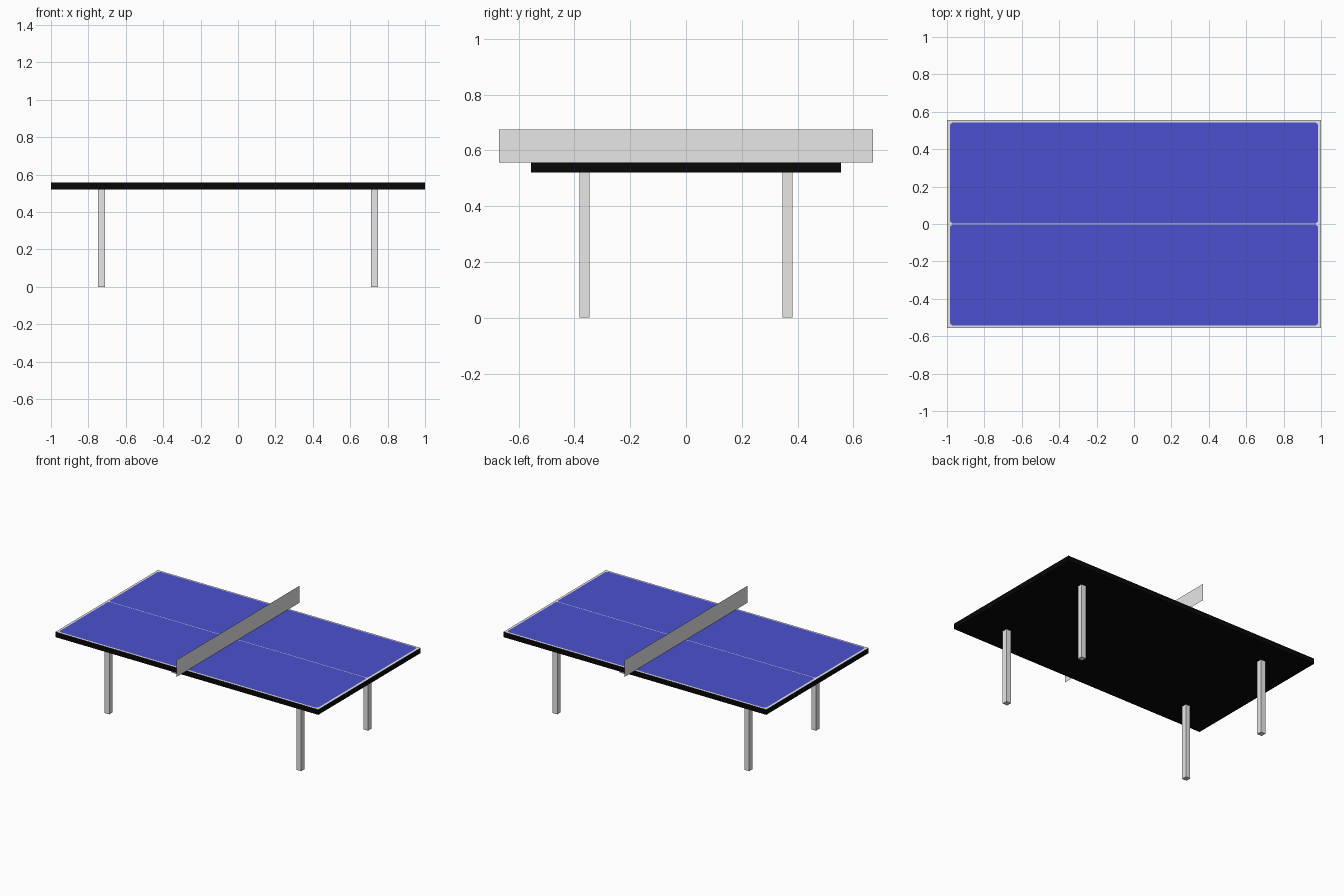
import bpy, bmesh

if "Cube" in bpy.data.objects:
    bpy.data.objects.remove(bpy.data.objects["Cube"])

def material(name, rgb):
    m = bpy.data.materials.new(name)
    m.diffuse_color = (*rgb, 1)
    m.use_nodes = True
    m.node_tree.nodes["Principled BSDF"].inputs["Base Color"].default_value = m.diffuse_color
    return m

GREY = material("light_grey", (0.8, 0.8, 0.8))
BLACK = material("black", (0.002, 0.002, 0.002))
BLUE = material("blue", (0.072, 0.082, 0.62))

def finish(name, bm, *mats):
    me = bpy.data.meshes.new(name)
    bm.to_mesh(me)
    bm.free()
    for m in mats:
        me.materials.append(m)
    ob = bpy.data.objects.new(name, me)
    bpy.context.collection.objects.link(ob)
    return ob

def box(name, lo, hi, *mats):
    bm = bmesh.new()
    bmesh.ops.create_cube(bm, size=1)
    for v in bm.verts:
        v.co = [(a + b) / 2 + c * (b - a) for a, b, c in zip(lo, hi, v.co)]
    return finish(name, bm, *mats)

TOP, BOTTOM = 0.557, 0.521

# Black slab with a light top face that shows as the border lines
slab = box("table_top", (-1, -0.556, BOTTOM), (1, 0.556, TOP), BLACK, GREY)
for p in slab.data.polygons:
    p.material_index = 1 if p.normal.z > 0.5 else 0

# Two blue playing surfaces with clipped corners
def court(name, y0, y1):
    x, c, z = 0.984, 0.012, TOP + 0.001
    outline = [(-x + c, y0), (x - c, y0), (x, y0 + c), (x, y1 - c),
               (x - c, y1), (-x + c, y1), (-x, y1 - c), (-x, y0 + c)]
    bm = bmesh.new()
    bm.faces.new([bm.verts.new((px, py, z)) for px, py in outline])
    finish(name, bm, BLUE)

court("front_court", -0.543, -0.002)
court("back_court", 0.002, 0.543)

# Net: a single sheet across the middle, overhanging both sides
bm = bmesh.new()
bm.faces.new([bm.verts.new((0, y, z)) for y, z in
              ((-0.67, TOP), (0.67, TOP), (0.67, 0.674), (-0.67, 0.674))])
finish("net", bm, GREY)

# Four square legs
for sx, side in ((-1, "left"), (1, "right")):
    for sy, end in ((-1, "front"), (1, "back")):
        x, y, h = sx * 0.73, sy * 0.364, 0.018
        box(f"{end}_{side}_leg", (x - h, y - h, 0), (x + h, y + h, BOTTOM), GREY)
